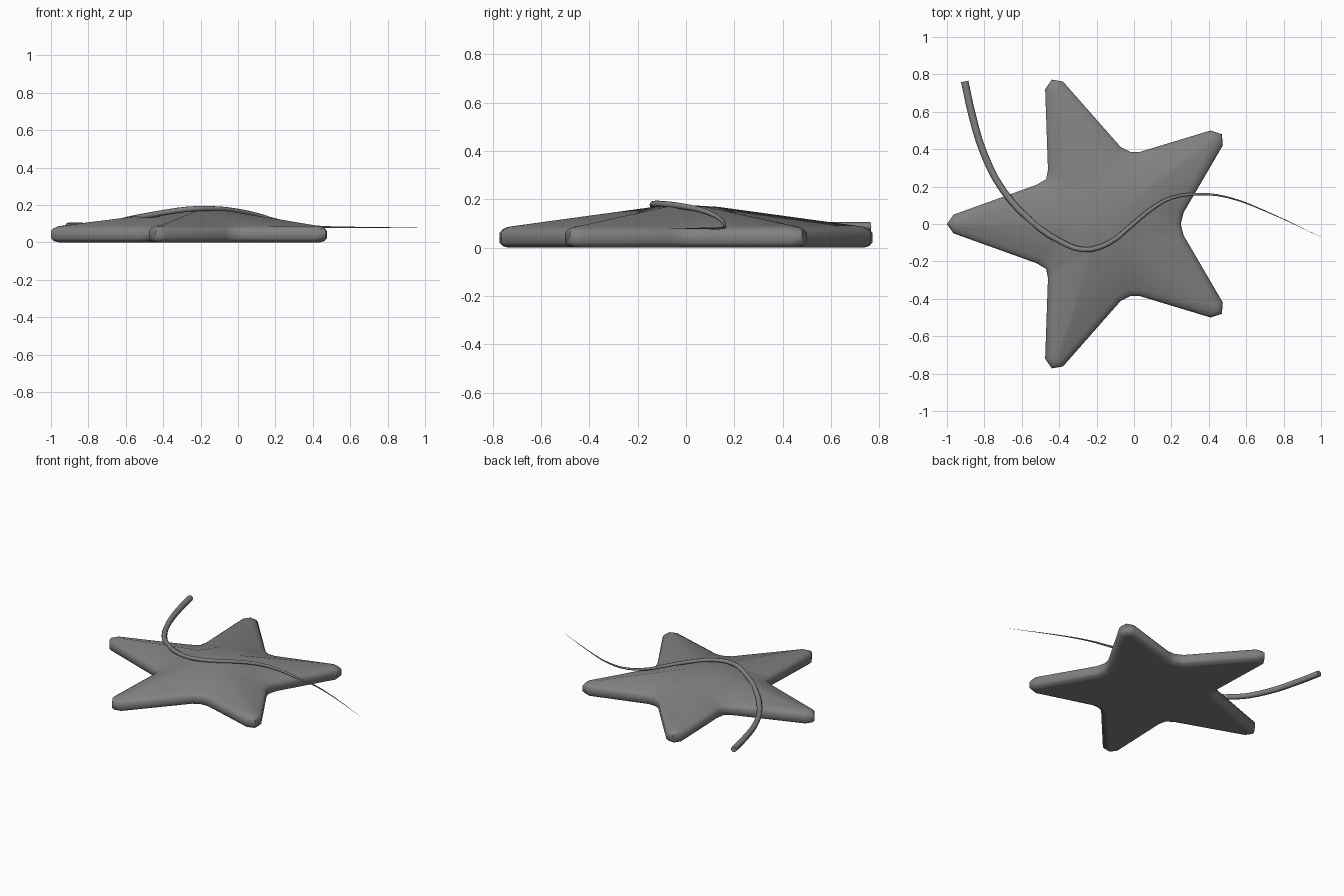
import bpy, bmesh
from mathutils import Vector

if "Cube" in bpy.data.objects:
    bpy.data.objects.remove(bpy.data.objects["Cube"])

# Half outline of the star (y >= 0): groups of three at each notch and tip
half = [(.25, 0), (.265, .06), (.475, .42), (.47, .48), (.41, .50),
        (.03, .385), (-.02, .385), (-.07, .41), (-.38, .762), (-.44, .772),
        (-.475, .72), (-.46, .29), (-.47, .24), (-.52, .21), (-.965, .05), (-1, 0)]
outline = [Vector(p) for p in half] + [Vector((x, -y)) for x, y in half[-2:0:-1]]
N = len(outline)
centre = Vector((-.17, 0))


def inset(d):
    pts = []
    for i, p in enumerate(outline):
        a = (p - outline[i - 1]).normalized()
        b = (outline[(i + 1) % N] - p).normalized()
        na, nb = Vector((-a.y, a.x)), Vector((-b.y, b.x))
        m = (na + nb).normalized()
        pts.append(p + m * d / max(m.dot(na), .7))
    return pts


# Star body: rounded rim rings, then ridged top
bm = bmesh.new()
rings = [[bm.verts.new((p.x, p.y, z)) for p in inset(d)]
         for d, z in ((.035, 0), (.012, .007), (0, .021), (0, .06), (.011, .075), (.032, .086))]
base = bm.faces.new(rings[0][::-1])
for lo, hi in zip(rings, rings[1:]):
    for i in range(N):
        j = (i + 1) % N
        bm.faces.new((lo[i], lo[j], hi[j], hi[i]))
top = rings[-1]
peak = bm.verts.new((centre.x, 0, .177))
outer, inner = [], []
for k in range(5):
    d = outline[6 * k + 3] - centre
    for f, z, group in ((.90, .092, outer), (.17, .169, inner)):
        p = centre + d * f
        group.append(bm.verts.new((p.x, p.y, z)))
for k in range(5):
    t = 6 * k + 3
    T = lambda o: top[(t + o) % N]
    P, Q, Q2 = outer[k], inner[k], inner[(k + 1) % 5]
    for f in ((T(-1), T(0), P), (T(0), T(1), P), (T(1), T(2), Q, P),
              (T(-2), T(-1), P, Q), (T(2), T(3), Q), (T(3), T(4), Q2),
              (T(3), Q2, Q), (Q, Q2, peak)):
        bm.faces.new(f)
bmesh.ops.recalc_face_normals(bm, faces=bm.faces)
mesh = bpy.data.meshes.new("star_body")
bm.to_mesh(mesh)
bm.free()
star = bpy.data.objects.new("star_body", mesh)
bpy.context.collection.objects.link(star)

# Tapered cord lying over the star: x, y, z, radius
path = [(-.905, .762, .086, .02), (-.865, .58, .086, .02), (-.80, .37, .086, .019),
        (-.70, .18, .095, .018), (-.55, .015, .13, .016), (-.40, -.09, .158, .015),
        (-.27, -.137, .177, .014), (-.14, -.105, .181, .013), (0, .005, .168, .012),
        (.10, .085, .148, .011), (.20, .14, .12, .009), (.35, .16, .09, .007),
        (.50, .143, .081, .005), (.70, .07, .08, .003), (1.0, -.07, .08, .0003)]
curve = bpy.data.curves.new("cord", 'CURVE')
curve.dimensions = '3D'
curve.bevel_depth = 1
curve.bevel_resolution = 2
curve.resolution_u = 3
curve.use_fill_caps = True
sp = curve.splines.new('BEZIER')
sp.bezier_points.add(len(path) - 1)
for bp, (x, y, z, r) in zip(sp.bezier_points, path):
    bp.co = (x, y, z)
    bp.radius = r
    bp.handle_left_type = bp.handle_right_type = 'AUTO'
cord = bpy.data.objects.new("cord", curve)
bpy.context.collection.objects.link(cord)

# Smooth shading with sharp edges kept
bpy.ops.object.select_all(action='DESELECT')
cord.select_set(True)
bpy.context.view_layer.objects.active = cord
bpy.ops.object.convert(target='MESH')
for ob in bpy.context.collection.objects:
    ob.select_set(True)
bpy.ops.object.shade_smooth_by_angle(angle=.9)
star.data.polygons[0].use_smooth = False

# Dark grey finish on both parts
dark = bpy.data.materials.new("dark_grey")
dark.diffuse_color = (.22, .22, .22, 1)
dark.use_nodes = True
dark.node_tree.nodes["Principled BSDF"].inputs["Base Color"].default_value = dark.diffuse_color
for ob in bpy.context.collection.objects:
    ob.data.materials.clear()
    ob.data.materials.append(dark)
